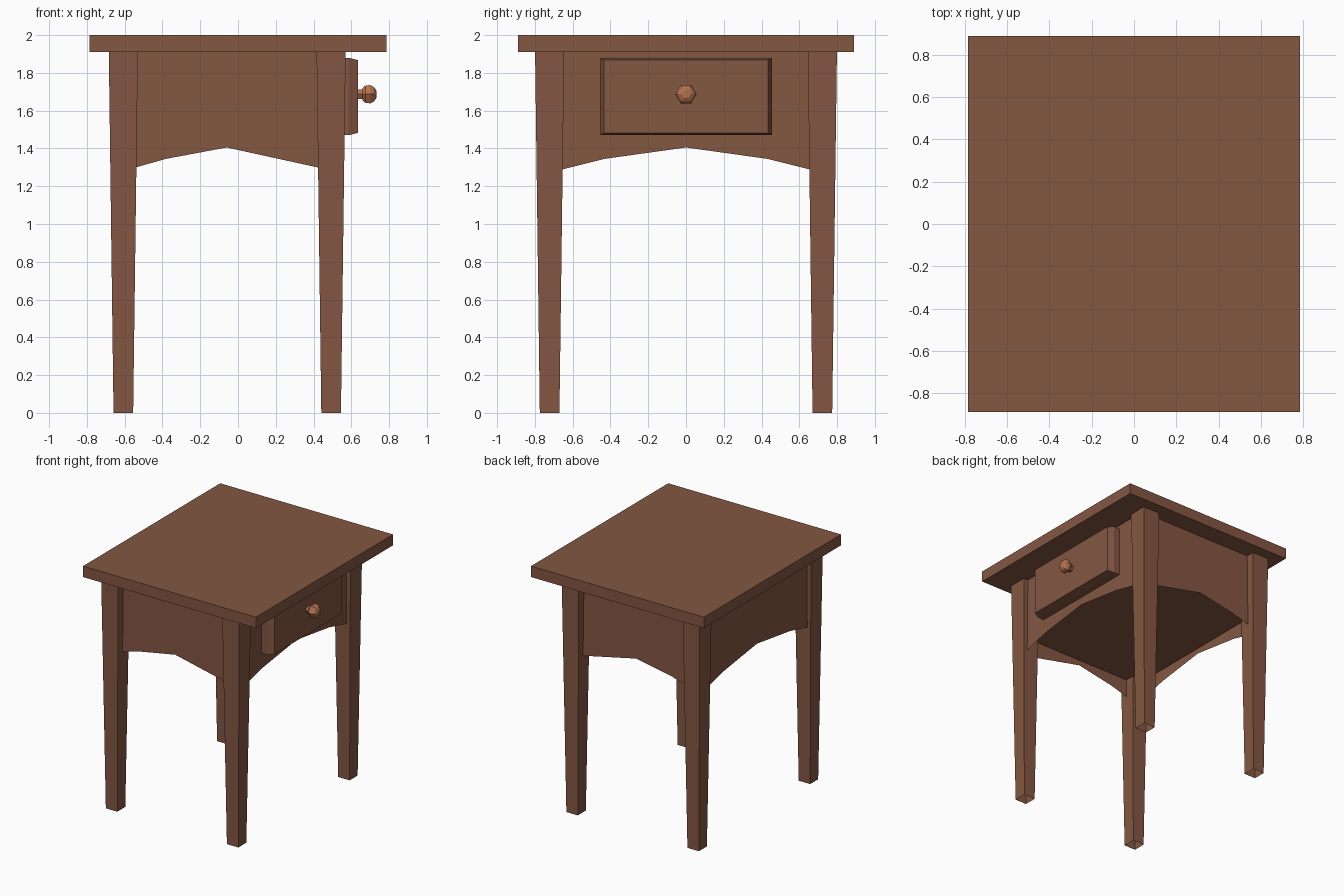
import bpy, bmesh, math
from mathutils import Matrix

if "Cube" in bpy.data.objects:
    bpy.data.objects.remove(bpy.data.objects["Cube"])


def material(name, rgb):
    m = bpy.data.materials.new(name)
    m.diffuse_color = (*rgb, 1)
    m.use_nodes = True
    m.node_tree.nodes["Principled BSDF"].inputs["Base Color"].default_value = m.diffuse_color
    return m


WOOD = material("brown_wood", (0.23, 0.095, 0.055))
KNOB = material("light_wood", (0.45, 0.17, 0.075))


def make(name, verts, faces, mat=WOOD, fix=True):
    me = bpy.data.meshes.new(name)
    bm = bmesh.new()
    vs = [bm.verts.new(v) for v in verts]
    for f in faces:
        bm.faces.new([vs[i] for i in f])
    if fix:
        bmesh.ops.recalc_face_normals(bm, faces=bm.faces)
    bm.to_mesh(me)
    bm.free()
    me.materials.append(mat)
    ob = bpy.data.objects.new(name, me)
    bpy.context.collection.objects.link(ob)
    return ob


def loft(name, rings, caps=True, mat=WOOD):
    """Skin a list of equal-length point rings."""
    n = len(rings[0])
    verts = [p for r in rings for p in r]
    faces = [(k * n + i, k * n + (i + 1) % n, (k + 1) * n + (i + 1) % n, (k + 1) * n + i)
             for k in range(len(rings) - 1) for i in range(n)]
    if caps:
        faces += [tuple(range(n)), tuple(range(len(verts) - n, len(verts)))]
    return make(name, verts, faces, mat)


def rect_z(cx, cy, hx, hy, z):
    return [(cx + a * hx, cy + b * hy, z) for a, b in ((-1, -1), (1, -1), (1, 1), (-1, 1))]


def rect_x(x, hy, z0, z1):
    return [(x, -hy, z0), (x, hy, z0), (x, hy, z1), (x, -hy, z1)]


# Table top
loft("table_top", [rect_z(0, 0, 0.785, 0.89, z) for z in (1.91, 2.0)])

# Tapered legs, open at the ends
for lx, sx in ((-0.607, "left"), (0.493, "right")):
    for ly, sy in ((-0.722, "front"), (0.722, "back")):
        loft(f"{sy}_{sx}_leg", [rect_z(lx, ly, 0.052, 0.052, 0),
                                rect_z(lx, ly, 0.077, 0.077, 1.91)], caps=False)

# Thin arched aprons, set back from the outer leg faces
X0, X1, Y = -0.645, 0.53, 0.73
side_arch = [(X0, 1.28), (-0.54, 1.30), (-0.38, 1.345), (-0.06, 1.405), (0.42, 1.30), (X1, 1.28)]
end_arch = [(-Y, 1.27), (-0.65, 1.29), (-0.43, 1.345), (0, 1.405), (0.43, 1.345), (0.65, 1.29), (Y, 1.27)]


def apron(name, arch, place, flip):
    n = len(arch)
    verts = [place(u, z) for u, z in arch] + [place(u, 1.91) for u, z in arch]
    faces = [(i, i + 1, n + i + 1, n + i) for i in range(n - 1)]
    if flip:
        faces = [f[::-1] for f in faces]
    ob = make(name, verts, faces, fix=False)
    bm = bmesh.new()
    bm.from_mesh(ob.data)
    bmesh.ops.dissolve_limit(bm, angle_limit=0.01, verts=bm.verts, edges=bm.edges)
    bm.to_mesh(ob.data)
    bm.free()


apron("front_apron", side_arch, lambda u, z: (u, -Y, z), False)
apron("back_apron", side_arch, lambda u, z: (u, Y, z), True)
apron("right_apron", end_arch, lambda u, z: (X1, u, z), False)
apron("left_apron", end_arch, lambda u, z: (X0, u, z), True)

# Panel closing the underside of the box
make("bottom_panel", rect_z((X0 + X1) / 2, 0, (X1 - X0) / 2, Y, 1.45), [(3, 2, 1, 0)], fix=False)

# Drawer front with bevelled face
loft("drawer_front", [rect_x(X1, 0.455, 1.47, 1.88), rect_x(0.585, 0.455, 1.47, 1.88),
                      rect_x(0.635, 0.435, 1.482, 1.868)])

# Six-sided turned knob
profile = [(0.63, 0.03), (0.66, 0.03), (0.66, 0.038), (0.675, 0.053),
           (0.70, 0.056), (0.72, 0.045), (0.732, 0.024)]
loft("drawer_knob", [[(x, r * math.cos(i * math.pi / 3), 1.687 + r * math.sin(i * math.pi / 3))
                      for i in range(6)] for x, r in profile], mat=KNOB)
